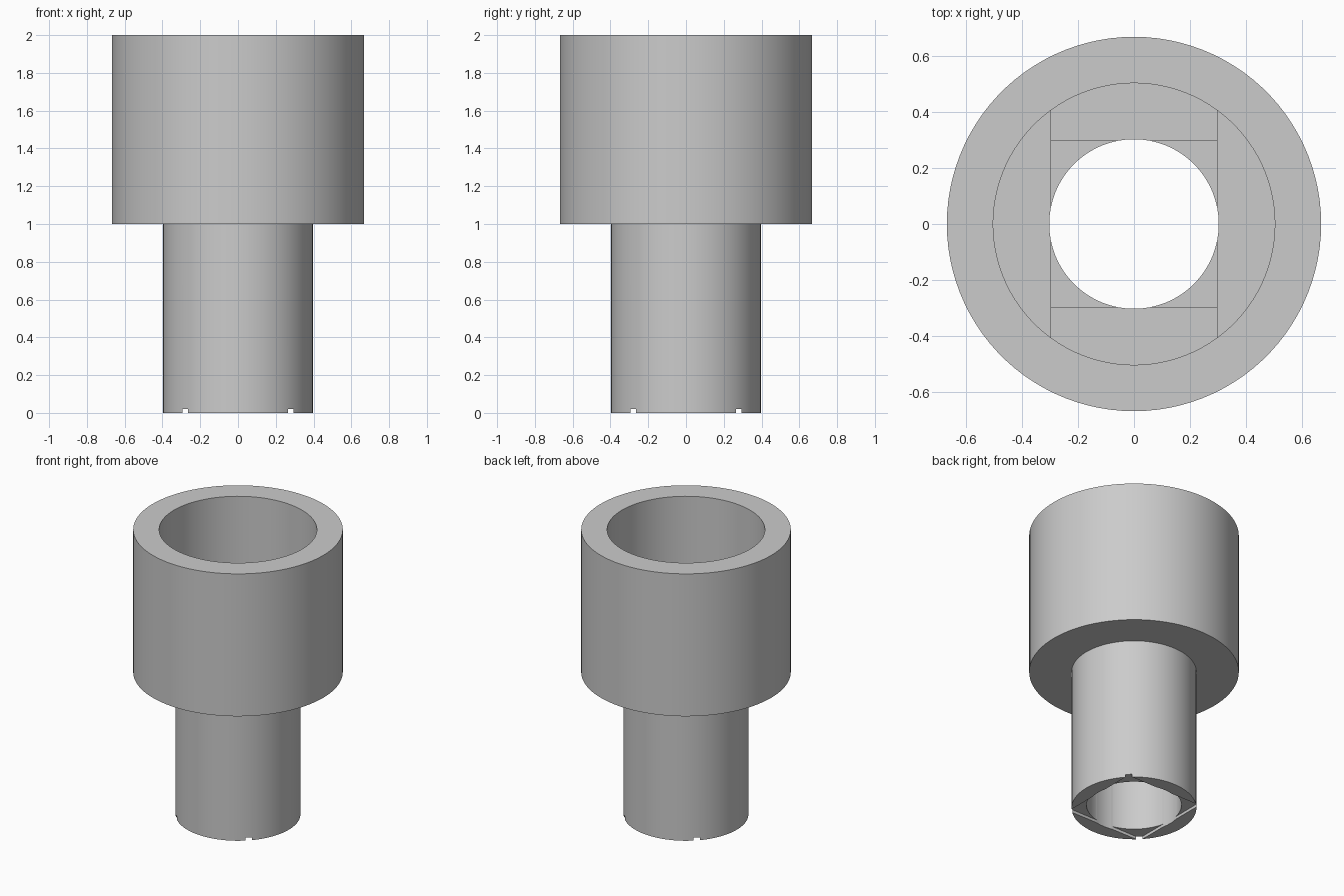
import bpy
from mathutils import Vector

cube = bpy.data.objects.get("Cube")
if cube:
    bpy.data.objects.remove(cube, do_unlink=True)

SIDES = 100
FLOOR = 1.25      # floor of the wide bore
LAYER = 0.02      # depth of each thin step
HALF = 0.295      # half width of the slot and the square recesses


def cylinder(name, radius, z0, z1):
    bpy.ops.mesh.primitive_cylinder_add(
        vertices=SIDES, radius=radius, depth=z1 - z0, location=(0, 0, (z0 + z1) / 2))
    obj = bpy.context.object
    obj.name = name
    return obj


def box(name, low, high):
    low, high = Vector(low), Vector(high)
    bpy.ops.mesh.primitive_cube_add(size=1, location=(low + high) / 2)
    obj = bpy.context.object
    obj.name = name
    obj.scale = high - low
    return obj


def combine(target, tool, operation):
    """Apply a boolean and discard the tool."""
    mod = target.modifiers.new("boolean", "BOOLEAN")
    mod.operation = operation
    mod.solver = "EXACT"
    mod.object = tool
    bpy.context.view_layer.objects.active = target
    bpy.ops.object.modifier_apply(modifier=mod.name)
    bpy.data.objects.remove(tool, do_unlink=True)


# Outer body: narrow shank under a wide head
body = cylinder("stepped_sleeve", 0.667, 1, 2)
combine(body, cylinder("shank", 0.397, 0, 1.1), "UNION")

# Wide bore whose floor has a slot one layer deep
bore = cylinder("wide_bore", 0.502, FLOOR - LAYER, 2.1)
for side in (-1, 1):
    xs = sorted((side * HALF, side * 0.8))
    ledge = box("ledge", (xs[0], -0.8, FLOOR - 0.2), (xs[1], 0.8, FLOOR))
    combine(bore, ledge, "DIFFERENCE")
combine(body, bore, "DIFFERENCE")

# Square recess below the slot, and another in the foot of the shank
for z0, z1 in ((FLOOR - 2 * LAYER, FLOOR + 0.1), (-0.1, LAYER)):
    combine(body, box("square_recess", (-HALF, -HALF, z0), (HALF, HALF, z1)), "DIFFERENCE")

# Through hole
combine(body, cylinder("through_hole", 0.302, -0.2, 2.2), "DIFFERENCE")

# Single grey finish
grey = bpy.data.materials.new("light_grey")
grey.use_nodes = True
color = (0.6, 0.6, 0.6, 1)
grey.diffuse_color = color
grey.node_tree.nodes["Principled BSDF"].inputs["Base Color"].default_value = color
body.data.materials.clear()
body.data.materials.append(grey)

bpy.ops.object.select_all(action="DESELECT")
body.select_set(True)
bpy.context.view_layer.objects.active = body
bpy.ops.object.transform_apply(location=True, rotation=True, scale=True)
bpy.ops.object.shade_smooth_by_angle()
